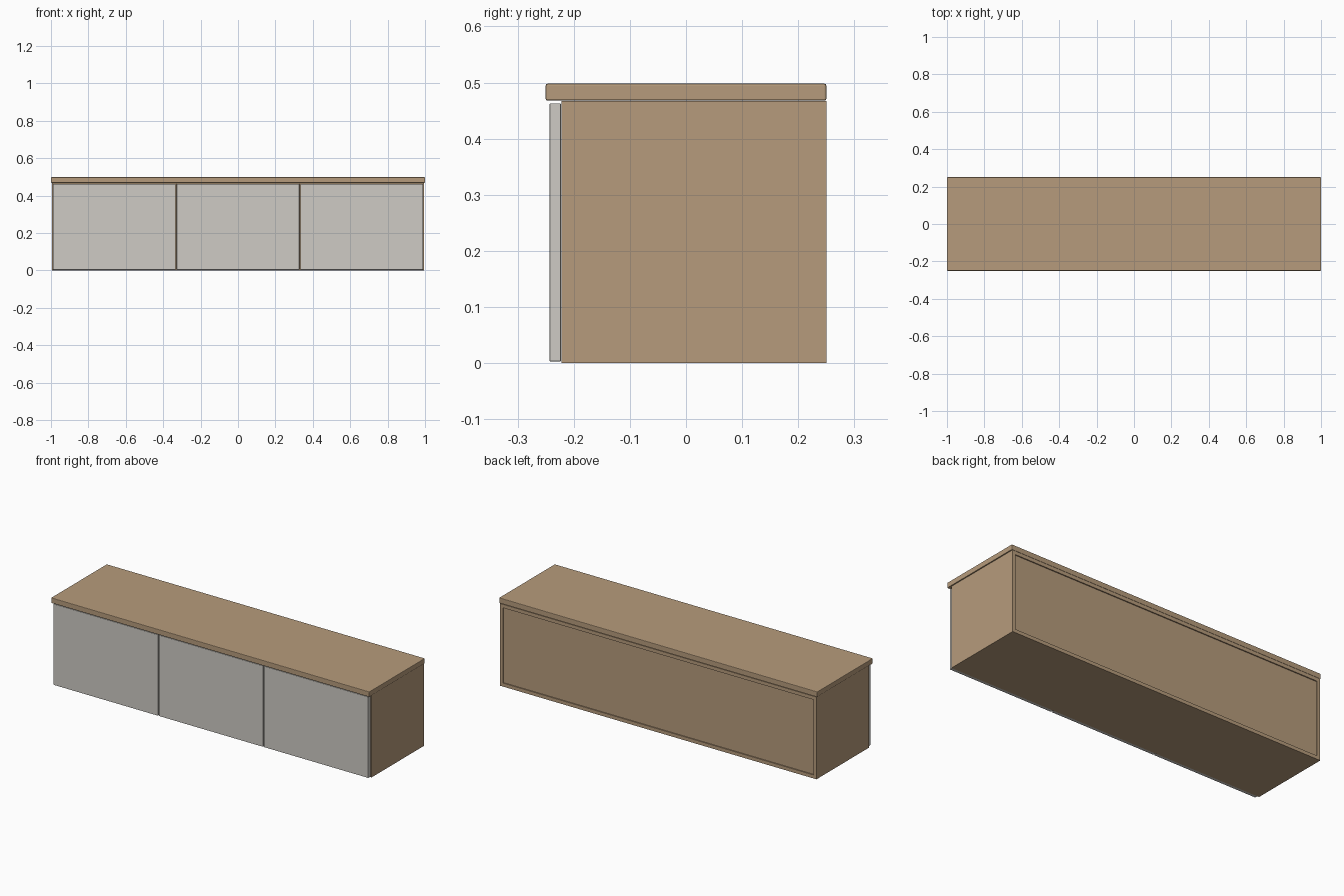
import bpy
import bmesh

if "Cube" in bpy.data.objects:
    bpy.data.objects.remove(bpy.data.objects["Cube"])


def material(name, color):
    m = bpy.data.materials.new(name)
    m.diffuse_color = color
    m.use_nodes = True
    m.node_tree.nodes["Principled BSDF"].inputs["Base Color"].default_value = m.diffuse_color
    return m


WOOD = material("oak_wood", (0.47, 0.33, 0.20, 1))
PAINT = material("pale_paint", (0.62, 0.60, 0.56, 1))


def panel(name, x, y, z, mat, bevel=0.0):
    """Board spanning the (min, max) ranges x, y, z."""
    bm = bmesh.new()
    bmesh.ops.create_cube(bm, size=1)
    for v in bm.verts:
        v.co = [r[0] if c < 0 else r[1] for c, r in zip(v.co, (x, y, z))]
    mesh = bpy.data.meshes.new(name)
    bm.to_mesh(mesh)
    bm.free()
    mesh.materials.append(mat)
    obj = bpy.data.objects.new(name, mesh)
    bpy.context.collection.objects.link(obj)
    if bevel:
        mod = obj.modifiers.new("bevel", 'BEVEL')
        mod.width = bevel
        mod.segments = 2
    return obj


W, T = 0.995, 0.02             # carcass half width, board thickness
FRONT, BACK = -0.222, 0.25     # carcass depth range
HEIGHT = 0.467                 # carcass height
INNER = W - T

# Overhanging top board
panel("top_board", (-1, 1), (-0.25, 0.25), (0.468, 0.498), WOOD, 0.003)

# Carcass boards
for side, s in (("left", -1), ("right", 1)):
    panel(f"{side}_side", sorted((s * INNER, s * W)), (FRONT, BACK), (0, HEIGHT), WOOD)
    panel(f"{side}_divider", (s * 0.33 - T / 2, s * 0.33 + T / 2),
          (FRONT, BACK - 0.016), (T, HEIGHT - T), WOOD)
panel("bottom_board", (-INNER, INNER), (FRONT, BACK), (0, T), WOOD)
panel("carcass_top", (-INNER, INNER), (FRONT, BACK), (HEIGHT - T, HEIGHT), WOOD)

# Back panel, slightly recessed in the carcass frame
panel("back_panel", (-INNER, INNER), (BACK - 0.016, BACK - 0.006), (T, HEIGHT - T), WOOD)

# Three door fronts with narrow gaps
PITCH, GAP = 0.661, 0.006
for i, name in enumerate(("left", "middle", "right")):
    cx = (i - 1) * PITCH
    half = (PITCH - GAP) / 2
    panel(f"{name}_door", (cx - half, cx + half), (-0.243, -0.223),
          (0.003, 0.463), PAINT, 0.0015)
